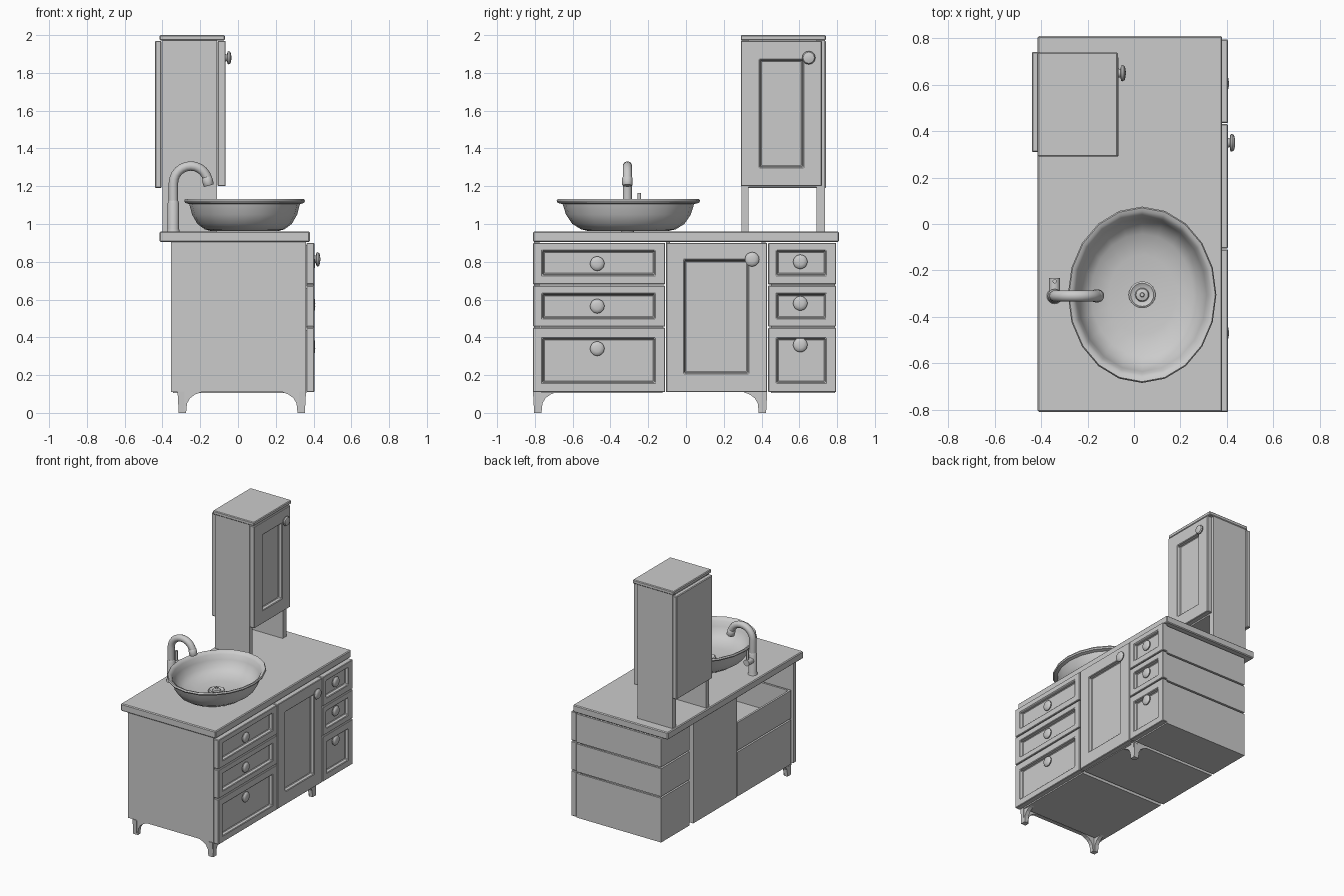
import bpy, bmesh, math
from mathutils import Matrix

if "Cube" in bpy.data.objects:
    bpy.data.objects.remove(bpy.data.objects["Cube"])


def finish(name, bm, bevel=0.0, smooth=None):
    bmesh.ops.recalc_face_normals(bm, faces=bm.faces[:])
    me = bpy.data.meshes.new(name)
    bm.to_mesh(me)
    bm.free()
    ob = bpy.data.objects.new(name, me)
    bpy.context.collection.objects.link(ob)
    if bevel:
        m = ob.modifiers.new("bevel", 'BEVEL')
        m.width, m.segments = bevel, 1
    if smooth:
        bpy.ops.object.select_all(action='DESELECT')
        ob.select_set(True)
        bpy.context.view_layer.objects.active = ob
        bpy.ops.object.shade_smooth_by_angle(angle=math.radians(smooth))
    return ob


def add_box(bm, x, y, z):
    vs = [bm.verts.new((a, b, c)) for a in x for b in y for c in z]
    for f in ((0, 1, 3, 2), (4, 6, 7, 5), (0, 4, 5, 1), (2, 3, 7, 6), (0, 2, 6, 4), (1, 5, 7, 3)):
        bm.faces.new([vs[i] for i in f])


def box(name, x, y, z, bevel=0.0):
    bm = bmesh.new()
    add_box(bm, x, y, z)
    return finish(name, bm, bevel)


def tray(name, x, y, z, t=0.015):
    """Open-topped drawer box."""
    bm = bmesh.new()
    add_box(bm, x, y, (z[0], z[0] + t))
    add_box(bm, (x[0], x[0] + t), y, (z[0] + t, z[1]))
    add_box(bm, (x[1] - t, x[1]), y, (z[0] + t, z[1]))
    for a in (y[0], y[1] - t):
        add_box(bm, (x[0] + t, x[1] - t), (a, a + t), (z[0] + t, z[1]))
    return finish(name, bm)


def panel_front(name, x, y, z, ry, rz, depth=0.025):
    """Slab facing +x with a recessed field."""
    bm = bmesh.new()
    def ring(px, py, pz):
        return [bm.verts.new((px, py[i], pz[j])) for i, j in ((0, 0), (1, 0), (1, 1), (0, 1))]
    rings = [ring(x[0], y, z), ring(x[1], y, z), ring(x[1], ry, rz),
             ring(x[1] - depth, [ry[0] + .006, ry[1] - .006], [rz[0] + .006, rz[1] - .006])]
    for a, b in zip(rings, rings[1:]):
        for i in range(4):
            j = (i + 1) % 4
            bm.faces.new((a[i], a[j], b[j], b[i]))
    bm.faces.new(rings[0])
    bm.faces.new(rings[-1])
    return finish(name, bm, 0.004)


def lathe(name, profile, loc, n=20, sx=1, sy=1, rot=None):
    bm = bmesh.new()
    rings = [[bm.verts.new((r * sx * math.cos(2 * math.pi * i / n),
                            r * sy * math.sin(2 * math.pi * i / n), z)) for i in range(n)]
             for r, z in profile]
    for a, b in zip(rings, rings[1:]):
        for i in range(n):
            j = (i + 1) % n
            bm.faces.new((a[i], a[j], b[j], b[i]))
    bmesh.ops.remove_doubles(bm, verts=bm.verts[:], dist=1e-5)
    bm.transform(Matrix.Translation(loc) @ (rot or Matrix()))
    return finish(name, bm, smooth=40)


def knob(name, x, y, z, r=0.038):
    lathe(name, [(0, 0), (r * .55, 0), (r * .5, .008), (r * .95, .010), (r, .018),
                 (r * .85, .026), (r * .45, .030), (0, .031)],
          (x, y, z), 20, rot=Matrix.Rotation(math.pi / 2, 4, 'Y'))


def pipe(name, pts, r):
    cu = bpy.data.curves.new(name, 'CURVE')
    cu.dimensions = '3D'
    cu.bevel_depth, cu.bevel_resolution, cu.use_fill_caps = r, 3, True
    s = cu.splines.new('POLY')
    s.points.add(len(pts) - 1)
    for p, c in zip(s.points, pts):
        p.co = (*c, 1)
    ob = bpy.data.objects.new(name, cu)
    bpy.context.collection.objects.link(ob)


# Countertop
box("countertop", (-.415, .38), (-.81, .81), (.905, .96), .006)

# Drawer banks: fronts, boxes and knobs
rows = [("top", (.68, .90), (.73, .86)), ("middle", (.457, .674), (.50, .63)),
        ("bottom", (.11, .451), (.16, .395))]
banks = [("left", (-.81, -.11), (-.76, -.165), (-.765, -.125), -.47, (.79, .565, .34)),
         ("right", (.435, .795), (.48, .74), (.45, .79), .605, (.80, .58, .36))]
for side, fy, ry, by, ky, kzs in banks:
    for (row, z, rz), kz in zip(rows, kzs):
        panel_front(f"{side}_{row}_drawer_front", (.362, .405), fy, z, ry, rz)
        knob(f"{side}_{row}_drawer_knob", .378, ky, kz)
        if (side, row) != ("left", "top"):      # space for the plumbing
            tray(f"{side}_{row}_drawer_box", (-.345, .362), by, (z[0] - .006, z[1] - .012))

# Middle cupboard
panel_front("cupboard_door", (.362, .405), (-.105, .43), (.11, .90), (-.01, .33), (.21, .81))
knob("cupboard_door_knob", .405, .35, .813)
box("cupboard_back", (-.355, -.335), (-.105, .42), (.11, .895))
box("cupboard_floor", (-.335, .36), (-.105, .42), (.11, .13))
for n, y in (("left", -.105), ("right", .40)):
    box(f"cupboard_{n}_wall", (-.335, .36), (y, y + .02), (.13, .905))
box("end_panel", (-.355, .36), (-.805, -.775), (.11, .905))


# Corner bracket legs (three visible feet)
def leg(name, cx, cy, dx, dy):
    bm = bmesh.new()
    prof = [(.006, 0), (.045, 0), (.05, .05), (.066, .078), (.092, .097), (.13, .112), (0, .112)]
    for along_x in (True, False):
        loops = []
        for t in (0.006, .036):
            loops.append([bm.verts.new((cx + dx * (a if along_x else t),
                                        cy + dy * (t if along_x else a), h)) for a, h in prof])
        a, b = loops
        bm.faces.new(a)
        bm.faces.new(b)
        for i in range(len(prof)):
            j = (i + 1) % len(prof)
            bm.faces.new((a[i], a[j], b[j], b[i]))
    finish(name, bm)


leg("front_left_leg", -.32, -.81, 1, 1)
leg("front_right_leg", .36, -.81, -1, 1)
leg("rear_right_leg", .36, .43, -1, -1)

# Tall wall cabinet standing on its side panels
box("tall_cabinet_top", (-.415, -.07), (.29, .74), (1.972, 2.0), .005)
for n, y in (("left", (.295, .33)), ("right", (.692, .735))):
    box(f"tall_cabinet_{n}_side", (-.40, -.11), y, (.96, 1.972))
box("tall_cabinet_floor", (-.40, -.11), (.33, .692), (1.195, 1.22))
box("tall_cabinet_back", (-.44, -.405), (.31, .742), (1.19, 1.97), .005)
panel_front("tall_cabinet_door", (-.108, -.066), (.29, .72), (1.2, 1.97), (.39, .62), (1.30, 1.87))
knob("tall_cabinet_knob", -.066, .65, 1.88, .035)

# Oval wash basin with lip, plus drain
lathe("basin", [(0, .962), (.55, .962), (.66, .972), (.78, 1.0), (.87, 1.05), (.915, 1.105),
                (.985, 1.112), (1, 1.122), (.985, 1.132), (.945, 1.128), (.90, 1.112), (.87, 1.075),
                (.80, 1.03), (.69, 1.0), (.45, .982), (0, .976)],
      (.035, -.305, 0), 20, .32, .38)
lathe("drain", [(0, .975), (.058, .975), (.058, .99), (.05, .995), (.036, .987), (.03, .987),
                (.026, .998), (.01, 1.002), (.008, 1.012), (0, 1.013)], (.035, -.305, 0), 20)

# Faucet: base, gooseneck, nozzle and side lever
lathe("faucet_base", [(0, .96), (.034, .96), (.03, .975), (.03, 1.11), (.024, 1.125), (0, 1.125)],
      (-.342, -.31, 0), 16)
arc = [(-.25 - .092 * math.cos(a), -.31, 1.215 + .092 * math.sin(a))
       for a in (math.radians(d) for d in range(0, 166, 15))]
pipe("faucet_neck", [(-.342, -.31, 1.1)] + arc, .025)
lathe("faucet_nozzle", [(0, -.03), (.024, -.03), (.028, -.025), (.028, .012), (.024, .017), (0, .017)],
      (-.162, -.31, 1.232), 16, rot=Matrix.Rotation(math.radians(-15), 4, 'Y'))
pipe("faucet_valve", [(-.342, -.31, 1.07), (-.342, -.232, 1.07)], .024)
pipe("faucet_lever", [(-.342, -.247, 1.07), (-.342, -.247, 1.165)], .009)
